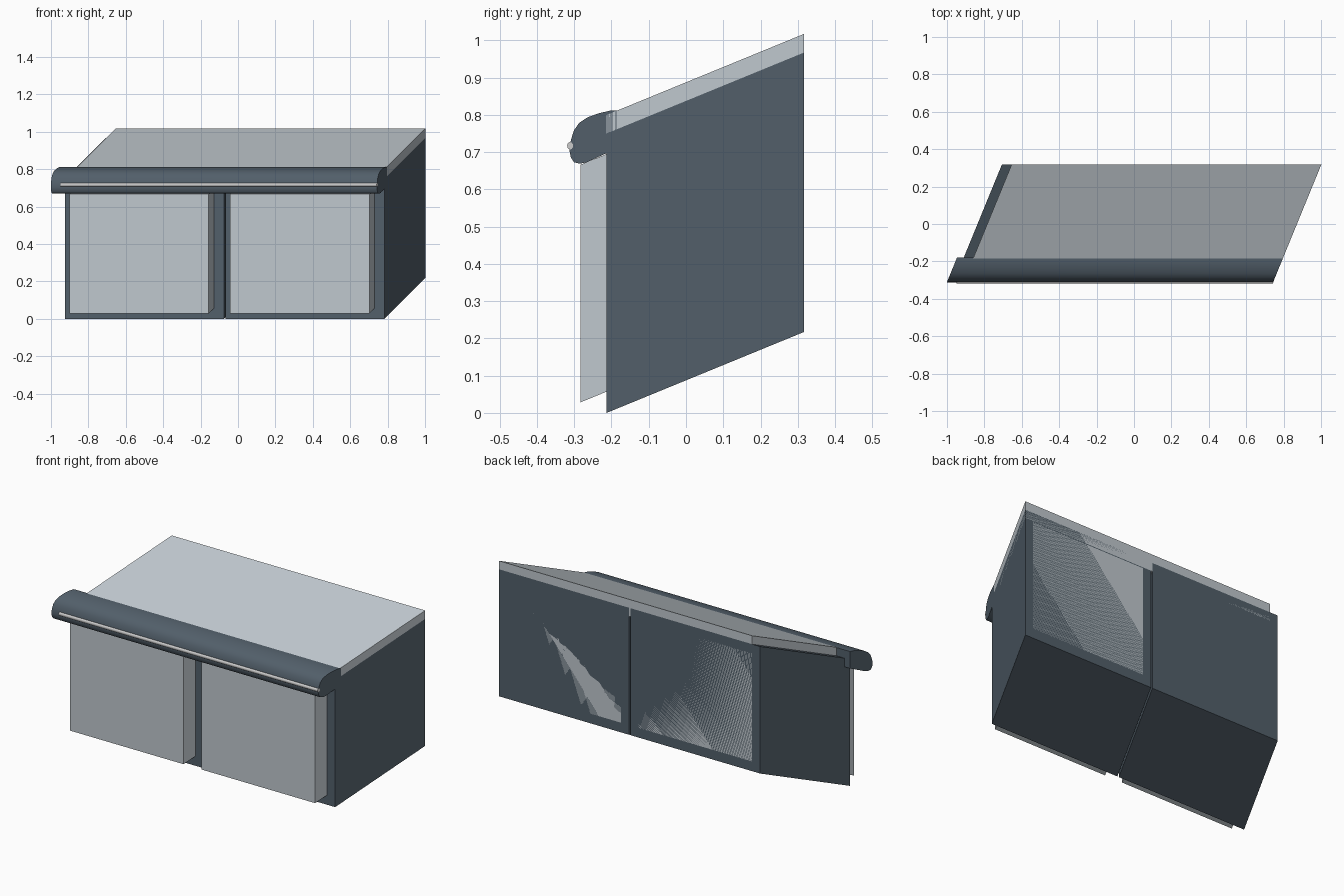
import bpy, bmesh, math

if "Cube" in bpy.data.objects:
    bpy.data.objects.remove(bpy.data.objects["Cube"])

# The whole cabinet is drawn in oblique projection: depth shifts parts right and up
SHEAR, Y0 = 0.41, -0.213
FRONT, BACK = -0.213, 0.317


def material(name, rgb):
    m = bpy.data.materials.new(name)
    m.diffuse_color = (*rgb, 1)
    m.use_nodes = True
    m.node_tree.nodes["Principled BSDF"].inputs["Base Color"].default_value = m.diffuse_color
    return m


DARK = material("dark_slate", (0.085, 0.115, 0.145))
PALE = material("pale_panel", (0.53, 0.58, 0.62))
WHITE = material("light_strip", (0.9, 0.9, 0.88))


def extrude_x(name, profile, x0, x1, mat, shear_z=True, smooth=False):
    """Extrude a (y, z) profile from x0 to x1, skewed with depth."""
    bm = bmesh.new()
    ends = []
    for x in (x0, x1):
        ends.append([bm.verts.new((x + SHEAR * (y - Y0), y,
                                   z + (SHEAR * (y - Y0) if shear_z else 0)))
                     for y, z in profile])
    n = len(profile)
    bm.faces.new(ends[0])
    bm.faces.new(ends[1])
    for i in range(n):
        j = (i + 1) % n
        bm.faces.new((ends[0][i], ends[0][j], ends[1][j], ends[1][i]))
    bmesh.ops.recalc_face_normals(bm, faces=bm.faces)
    me = bpy.data.meshes.new(name)
    bm.to_mesh(me)
    bm.free()
    me.materials.append(mat)
    ob = bpy.data.objects.new(name, me)
    bpy.context.collection.objects.link(ob)
    if smooth:
        bpy.ops.object.select_all(action='DESELECT')
        ob.select_set(True)
        bpy.context.view_layer.objects.active = ob
        bpy.ops.object.shade_smooth_by_angle(angle=math.radians(40))
    return ob


def block(name, x0, x1, y0, y1, z0, z1, mat):
    return extrude_x(name, [(y0, z0), (y1, z0), (y1, z1), (y0, z1)], x0, x1, mat)


# Two cabinet bays, each with a pale core that projects in front as a panel
for side, x0, x1 in (("left", -0.924, -0.076), ("right", -0.066, 0.784)):
    block(side + "_bay", x0, x1, FRONT, BACK, 0.0, 0.75, DARK)
    block(side + "_panel", x0 + 0.053, x1 - 0.053, -0.283, BACK, 0.057, 0.695, PALE)

# Pale top slab, inset on the left
block("top_slab", -0.872, 0.784, FRONT, BACK, 0.70, 0.80, PALE)

# Rounded hood across the front
hood = [(-0.18, 0.812), (-0.205, 0.811), (-0.235, 0.804), (-0.265, 0.793),
        (-0.287, 0.778), (-0.301, 0.758), (-0.309, 0.732), (-0.313, 0.705),
        (-0.309, 0.685), (-0.301, 0.673), (-0.285, 0.669), (-0.265, 0.673),
        (-0.24, 0.685), (-0.18, 0.712)]
extrude_x("hood", hood, -0.96, 0.784, DARK, shear_z=False, smooth=True)

# Thin rounded light strip on the hood's face
strip = [(-0.311 + 0.008 * math.cos(a), 0.717 + 0.010 * math.sin(a))
         for a in (math.tau * i / 12 for i in range(12))]
extrude_x("light_strip", strip, -0.907, 0.785, WHITE, shear_z=False, smooth=True)
